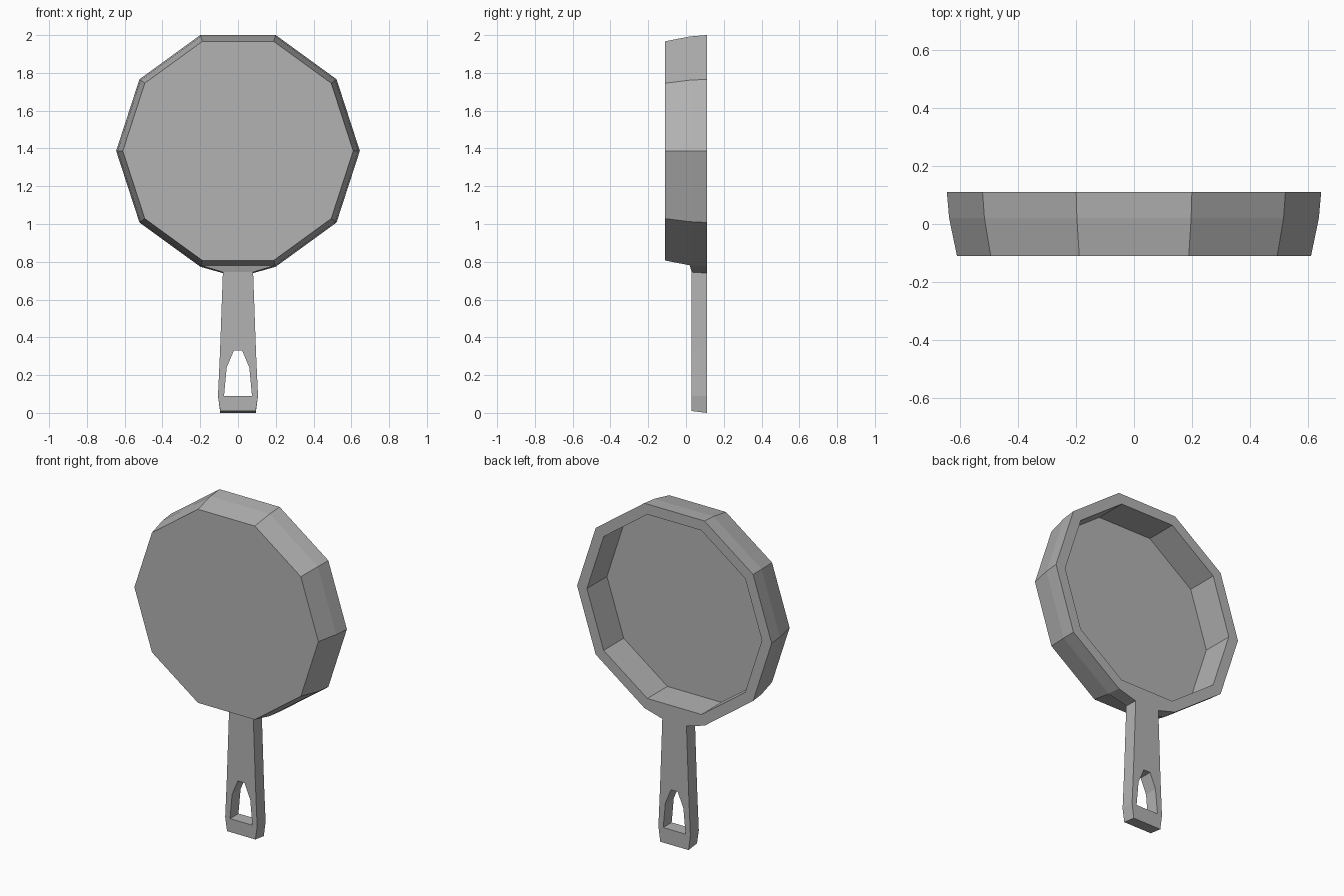
import bpy, bmesh, math

cube = bpy.data.objects.get("Cube")
if cube:
    bpy.data.objects.remove(cube, do_unlink=True)

SIDES = 10
CENTRE_Z = 1.387

iron = bpy.data.materials.new("grey iron")
iron.use_nodes = True
colour = (0.45, 0.45, 0.45, 1)
iron.diffuse_color = colour
iron.node_tree.nodes["Principled BSDF"].inputs["Base Color"].default_value = colour


def finish(bm, name):
    bmesh.ops.recalc_face_normals(bm, faces=bm.faces[:])
    mesh = bpy.data.meshes.new(name)
    bm.to_mesh(mesh)
    bm.free()
    mesh.materials.append(iron)
    obj = bpy.data.objects.new(name, mesh)
    bpy.context.collection.objects.link(obj)
    return obj


# Pan: ten-sided rings from the base, round the rim, down to the inner floor
PROFILE = [(-0.11, 0.61), (0.02, 0.637), (0.11, 0.645), (0.11, 0.58), (-0.08, 0.58)]
bm = bmesh.new()
rings = []
for y, r in PROFILE:
    angles = [i * math.tau / SIDES for i in range(SIDES)]
    rings.append([bm.verts.new((r * math.cos(a), y, CENTRE_Z + r * math.sin(a)))
                  for a in angles])
for a, b in zip(rings, rings[1:]):
    for i in range(SIDES):
        j = (i + 1) % SIDES
        bm.faces.new((a[i], a[j], b[j], b[i]))
bm.faces.new(rings[0])
bm.faces.new(rings[-1])

# Neck: draw the lowest rear side face down to the handle width
bm.normal_update()
low = min((f for f in bm.faces if 0.05 < f.calc_center_median().y < 0.08),
          key=lambda f: f.calc_center_median().z)
neck = bmesh.ops.extrude_discrete_faces(bm, faces=[low])["faces"][0]
for v in neck.verts:
    rear = v.co.y > 0.06
    v.co = (math.copysign(0.08, v.co.x), 0.11 if rear else 0.03, 0.74 if rear else 0.745)
finish(bm, "pan")

# Handle: half outline split around the hanging hole, thickened and mirrored
HALF = [
    [(0, 0.745), (0.08, 0.745), (0.095, 0.33), (0.022, 0.33), (0, 0.33)],
    [(0.022, 0.33), (0.095, 0.33), (0.099, 0.24), (0.06, 0.24)],
    [(0.06, 0.24), (0.099, 0.24), (0.106, 0.09), (0.074, 0.09)],
    [(0, 0.09), (0.074, 0.09), (0.106, 0.09), (0.094, 0), (0, 0)],
]
bm = bmesh.new()
verts = {}
for poly in HALF:
    for p in poly:
        if p not in verts:
            verts[p] = bm.verts.new((p[0], 0.11, p[1]))
    bm.faces.new([verts[p] for p in poly])
back = bm.faces[:]
result = bmesh.ops.extrude_face_region(bm, geom=back, use_keep_orig=True)
for v in (g for g in result["geom"] if isinstance(g, bmesh.types.BMVert)):
    v.co.y = 0.03
    if v.co.z < 0.005:
        v.co.z = 0.01

# Open the centre plane, then mirror and merge the flat centre seams
bmesh.ops.delete(bm, geom=[f for f in bm.faces if all(abs(v.co.x) < 1e-5 for v in f.verts)],
                 context='FACES_ONLY')
bmesh.ops.mirror(bm, geom=bm.verts[:] + bm.edges[:] + bm.faces[:], axis='X', merge_dist=1e-4)
bmesh.ops.remove_doubles(bm, verts=bm.verts[:], dist=1e-4)
seams = [e for e in bm.edges if all(abs(v.co.x) < 1e-5 for v in e.verts)
         and len(e.link_faces) == 2]
bmesh.ops.dissolve_edges(bm, edges=seams, use_verts=True)
bmesh.ops.delete(bm, geom=[e for e in bm.edges if not e.link_faces], context='EDGES')
finish(bm, "handle")
